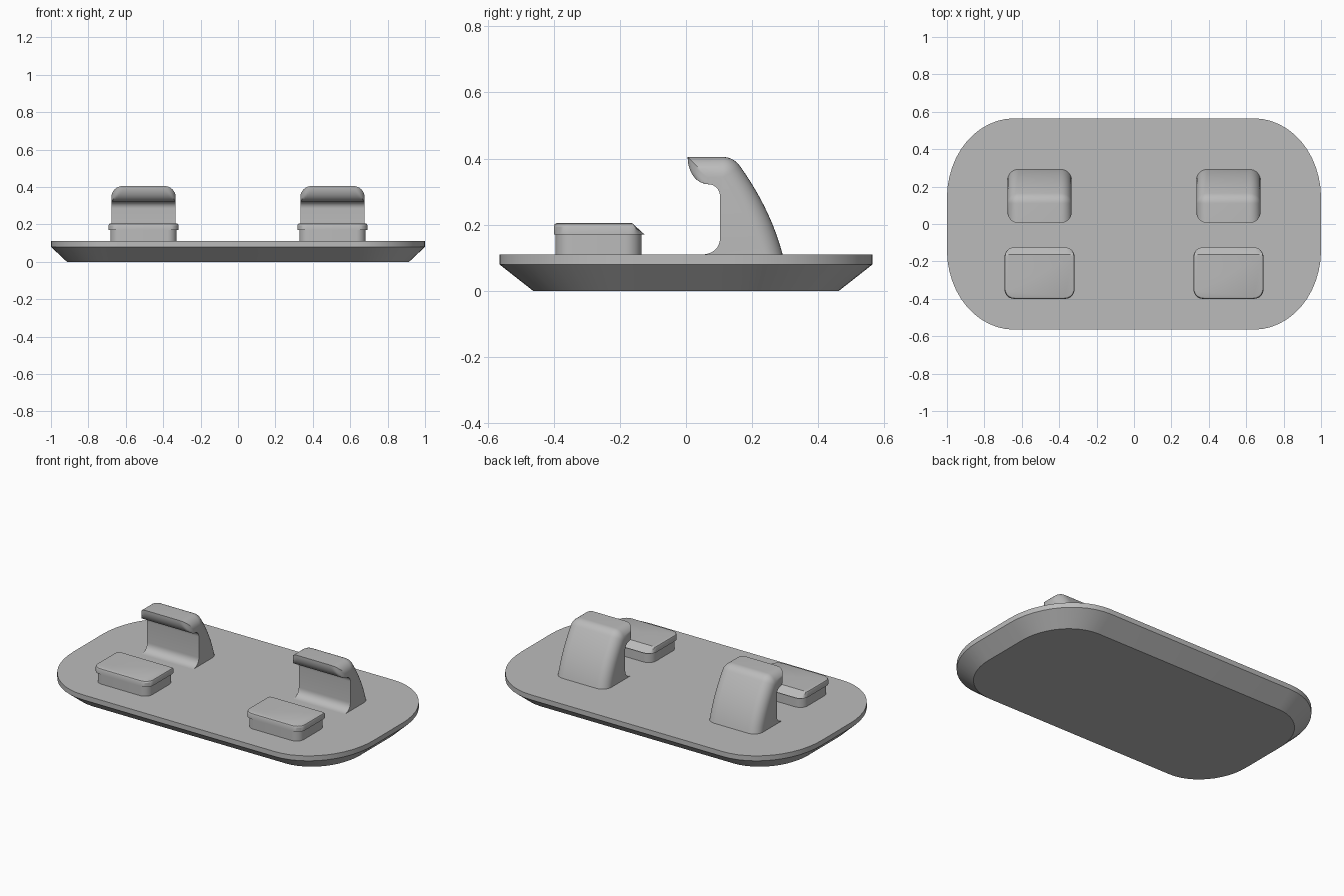
import bpy, bmesh
from math import sin, cos, pi, radians
from mathutils import Vector
from mathutils.geometry import interpolate_bezier

if "Cube" in bpy.data.objects:
    bpy.data.objects.remove(bpy.data.objects["Cube"])

grey = bpy.data.materials.new("plain grey")
grey.use_nodes = True
grey.diffuse_color = (0.5, 0.5, 0.5, 1)
grey.node_tree.nodes["Principled BSDF"].inputs["Base Color"].default_value = (0.5, 0.5, 0.5, 1)


def loft(name, rings, location=(0, 0, 0), angle=30):
    """Skin a stack of matching closed rings and cap both ends."""
    bm = bmesh.new()
    loops = [[bm.verts.new(p) for p in ring] for ring in rings]
    for a, b in zip(loops, loops[1:]):
        for i in range(len(a)):
            bm.faces.new((a[i - 1], a[i], b[i], b[i - 1]))
    bm.faces.new(loops[0])
    bm.faces.new(loops[-1])
    bmesh.ops.remove_doubles(bm, verts=bm.verts, dist=1e-5)
    bmesh.ops.recalc_face_normals(bm, faces=bm.faces)
    mesh = bpy.data.meshes.new(name)
    bm.to_mesh(mesh)
    bm.free()
    mesh.materials.append(grey)
    obj = bpy.data.objects.new(name, mesh)
    obj.location = location
    bpy.context.collection.objects.link(obj)
    bpy.ops.object.select_all(action='DESELECT')
    obj.select_set(True)
    bpy.context.view_layer.objects.active = obj
    bpy.ops.object.shade_smooth_by_angle(angle=radians(angle))
    return obj


def rounded(hx, hy, rx, ry, z, n=12):
    """Rectangle outline with elliptical corners."""
    ring = []
    for k, (sx, sy) in enumerate(((1, 1), (-1, 1), (-1, -1), (1, -1))):
        for i in range(n + 1):
            a = (k + i / n) * pi / 2
            ring.append((sx * (hx - rx) + rx * cos(a), sy * (hy - ry) + ry * sin(a), z))
    return ring


def bezier(*points, n=12):
    return [p.to_2d() for p in interpolate_bezier(*(Vector((y, z, 0)) for y, z in points), n)]


# Base plate with an undercut rim
loft("base_plate", [rounded(0.915, 0.463, 0.275, 0.32, 0),
                    rounded(1, 0.565, 0.36, 0.425, 0.08),
                    rounded(1, 0.565, 0.36, 0.425, 0.11)])

# Hook side profile: underside of the lip, throat, foot, then back and crown
FOOT, TOP, TIP = 0.11, 0.405, 0.005
lip = bezier((TIP, TOP), (0.005, 0.36), (0.03, 0.322), (0.07, 0.322))
throat = (bezier((0.07, 0.322), (0.09, 0.32), (0.103, 0.305), (0.103, 0.285))
          + bezier((0.103, 0.16), (0.103, 0.13), (0.08, FOOT), (0.05, FOOT))
          + [Vector((0.05, FOOT - 0.01))])
back = (bezier((0.295, FOOT - 0.01), (0.27, 0.2), (0.225, 0.29), (0.165, 0.375))
        + bezier((0.165, 0.375), (0.15, 0.397), (0.13, TOP), (0.11, TOP))[1:])


def hook_slice(x, d):
    """Profile at x with its back, crown and lip tip drawn in by d."""
    pts = [Vector((max(p.x, TIP + d), min(p.y, TOP - d))) for p in lip] + throat
    for i, p in enumerate(back):
        t = (back[min(i + 1, len(back) - 1)] - back[max(i - 1, 0)]).normalized()
        q = p + Vector((-t.y, t.x)) * d
        pts.append(Vector((q.x, p.y if i == 0 else min(q.y, TOP - d))))
    return [(x, p.x, p.y) for p in pts]


def hook_rings(half, r, n=8):
    steps = [(half - r + r * sin(i / n * pi / 2), r * (1 - cos(i / n * pi / 2)))
             for i in range(n + 1)]
    return ([hook_slice(-x, d) for x, d in reversed(steps)]
            + [hook_slice(x, d) for x, d in steps])


def cap_ring(inset, z):
    """Cap outline, cut by the sloping rear face."""
    ring = rounded(0.187 - inset, 0.1375 - inset, 0.05, 0.05, z, 8)
    limit = 0.1375 - (z - 0.17) * 1.1
    return [(x, min(y, limit), z) for x, y, z in ring]


# A hook, and a pad in front of it, on each side
for side, x in (("left", 0.505), ("right", -0.505)):
    loft(side + "_hook", hook_rings(0.172, 0.06), (x, 0, 0), 35)
    loft(side + "_pad_base", [rounded(0.177, 0.13, 0.05, 0.05, z, 8) for z in (0.1, 0.175)],
         (x, -0.265, 0))
    loft(side + "_pad_cap", [cap_ring(0, 0.17), cap_ring(0, 0.195), cap_ring(0.003, 0.202),
                             cap_ring(0.01, 0.205)], (x, -0.2625, 0))
